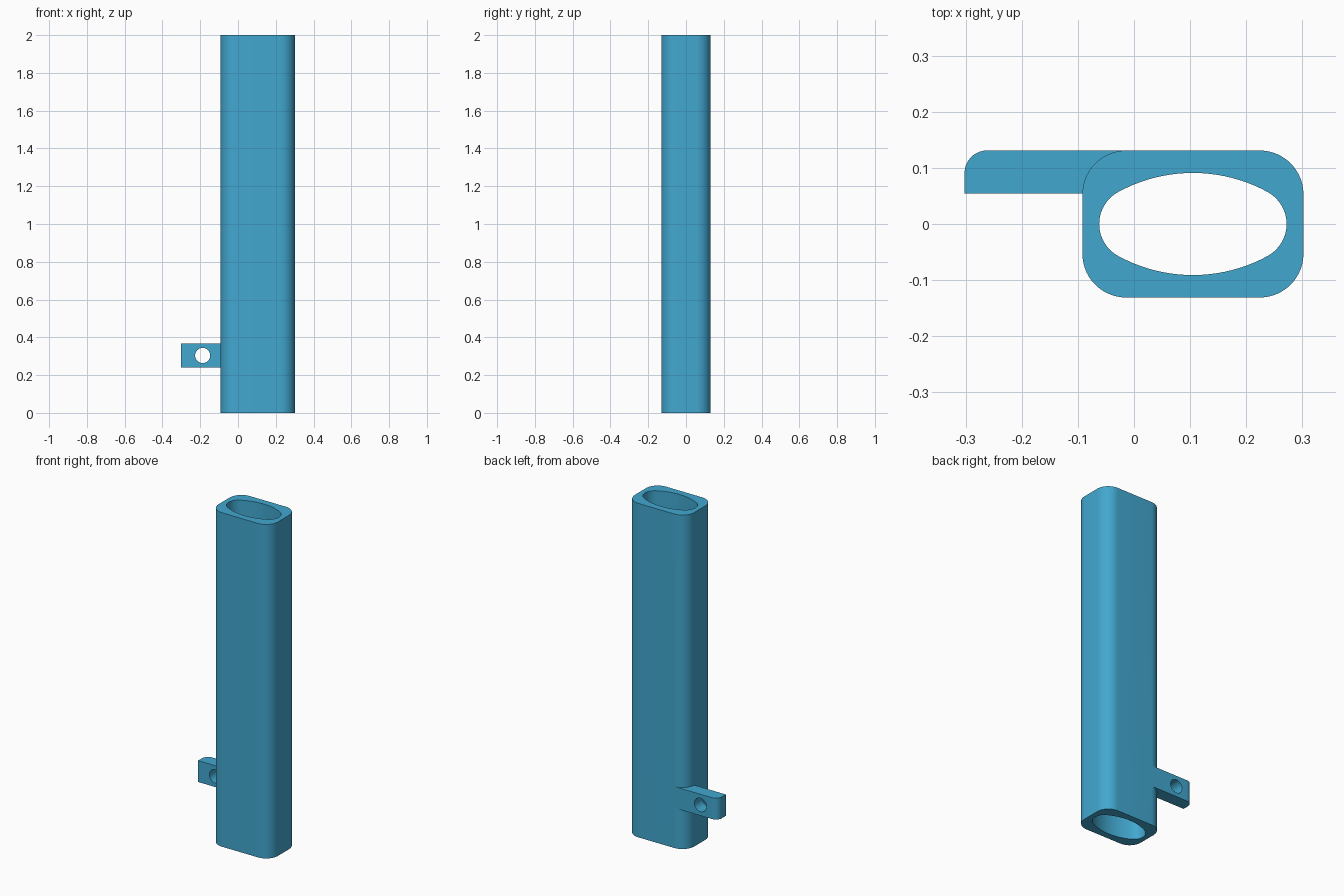
import bpy, bmesh, math

if "Cube" in bpy.data.objects:
    bpy.data.objects.remove(bpy.data.objects["Cube"])

blue = bpy.data.materials.new("blue")
blue.diffuse_color = (0.055, 0.39, 0.63, 1)
blue.use_nodes = True
blue.node_tree.nodes["Principled BSDF"].inputs["Base Color"].default_value = blue.diffuse_color

CX = 0.105                # tube centre in x
HX, HY, R = 0.197, 0.131, 0.078   # outer half sizes, corner radius


def arc(cx, cy, r, a0, a1, n):
    return [(cx + r * math.cos(math.radians(a0 + (a1 - a0) * i / n)),
             cy + r * math.sin(math.radians(a0 + (a1 - a0) * i / n))) for i in range(n + 1)]


def prism(name, pts, z0, z1):
    """Extrude a closed outline from z0 to z1."""
    bm = bmesh.new()
    face = bm.faces.new([bm.verts.new((x, y, z0)) for x, y in pts])
    top = bmesh.ops.extrude_face_region(bm, geom=[face])["geom"]
    bmesh.ops.translate(bm, vec=(0, 0, z1 - z0),
                        verts=[v for v in top if isinstance(v, bmesh.types.BMVert)])
    bmesh.ops.recalc_face_normals(bm, faces=bm.faces)
    me = bpy.data.meshes.new(name)
    bm.to_mesh(me)
    bm.free()
    me.materials.append(blue)
    ob = bpy.data.objects.new(name, me)
    bpy.context.collection.objects.link(ob)
    return ob


def boolean(ob, other, operation):
    """Apply a boolean and remove the helper."""
    mod = ob.modifiers.new("bool", 'BOOLEAN')
    mod.operation, mod.solver, mod.object = operation, 'EXACT', other
    bpy.context.view_layer.objects.active = ob
    bpy.ops.object.modifier_apply(modifier=mod.name)
    bpy.data.objects.remove(other)


# Tube body: rounded rectangle
outer = []
for sx, sy, a in ((1, 1, 0), (-1, 1, 90), (-1, -1, 180), (1, -1, 270)):
    outer += arc(CX + sx * (HX - R), sy * (HY - R), R, a, a + 90, 14)
body = prism("tube_body", outer, 0, 2)

# Side lug: one rounded corner, inner end buried in the tube corner
lug_pts = [(-0.302, 0.054), (CX - HX, 0.054), (CX - HX + R, HY)]
lug_pts += arc(-0.262, HY - 0.04, 0.04, 90, 180, 10)
lug = prism("side_lug", lug_pts, 0.24, 0.368)

# Round hole through the lug
bpy.ops.mesh.primitive_cylinder_add(vertices=40, radius=0.04, depth=0.4,
                                    location=(-0.187, 0.09, 0.304),
                                    rotation=(math.pi / 2, 0, 0))
pin = bpy.context.object
pin.data.materials.append(blue)
boolean(lug, pin, 'DIFFERENCE')
boolean(body, lug, 'UNION')

# Four-arc oval bore through the full length
big, small = 0.278, 0.065
cy, cx = big - 0.091, 0.102
t = math.degrees(math.atan2(cy, cx))
bore_pts = (arc(CX + cx, 0, small, -t, t, 16)[:-1]
            + arc(CX, -cy, big, t, 180 - t, 20)[:-1]
            + arc(CX - cx, 0, small, 180 - t, 180 + t, 16)[:-1]
            + arc(CX, cy, big, 180 + t, 360 - t, 20)[:-1])
boolean(body, prism("bore", bore_pts, -0.1, 2.1), 'DIFFERENCE')

# Smooth curved walls, keep rims sharp
body.name = "tube_with_lug"
bpy.ops.object.select_all(action='DESELECT')
body.select_set(True)
bpy.context.view_layer.objects.active = body
bpy.ops.object.shade_smooth_by_angle(angle=math.radians(30))
